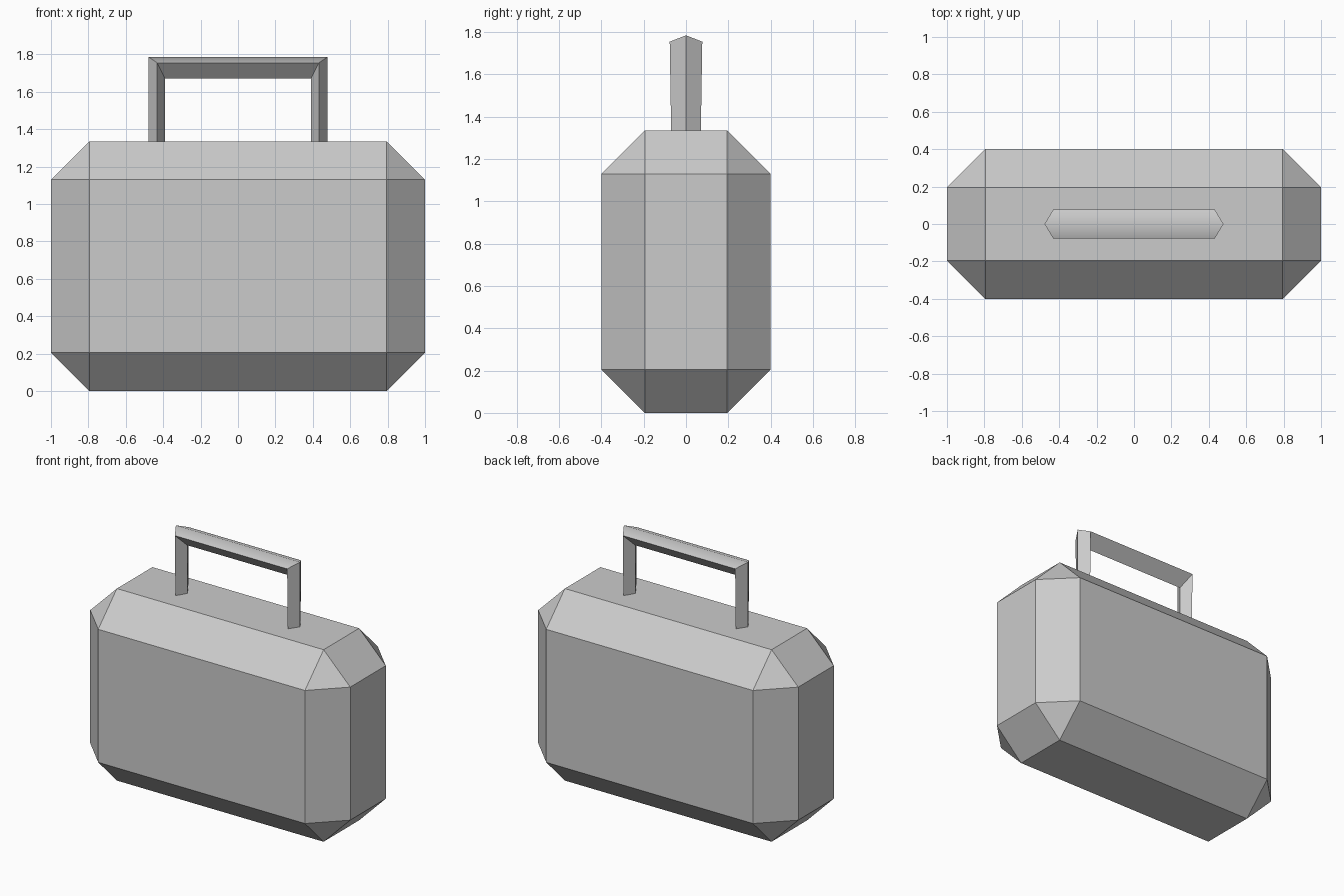
import bpy, bmesh
from math import radians
from mathutils import Matrix

if "Cube" in bpy.data.objects:
    bpy.data.objects.remove(bpy.data.objects["Cube"])


def finish(name, bm):
    bmesh.ops.recalc_face_normals(bm, faces=bm.faces)
    mesh = bpy.data.meshes.new(name)
    bm.to_mesh(mesh)
    bm.free()
    obj = bpy.data.objects.new(name, mesh)
    bpy.context.collection.objects.link(obj)
    return obj


# Case: box with one flat chamfer on every edge
H = 1.335
bm = bmesh.new()
bmesh.ops.create_cube(bm, size=1, matrix=Matrix.Translation((0, 0, H / 2))
                      @ Matrix.Diagonal((2, 0.8, H, 1)))
bmesh.ops.bevel(bm, geom=bm.edges[:], offset=0.205, offset_type='OFFSET',
                segments=1, profile=0.5, affect='EDGES')
finish("case_body", bm)

# Handle: diamond section swept along a square arch
# each section point: (leg x, bar z, y at leg foot, y at corner)
section = [(0.478, 1.785, 0, 0), (0.432, 1.755, -0.07, -0.077),
           (0.39, 1.67, 0, 0), (0.432, 1.755, 0.07, 0.077)]
FOOT = 1.325
bm = bmesh.new()
rings = []
for side, at_foot in ((-1, True), (-1, False), (1, False), (1, True)):
    rings.append([bm.verts.new((side * x, yf if at_foot else yc,
                                FOOT if at_foot else z))
                  for x, z, yf, yc in section])
for a, b in zip(rings, rings[1:]):
    for i in range(4):
        j = (i + 1) % 4
        bm.faces.new((a[i], a[j], b[j], b[i]))
bm.faces.new(rings[0])
bm.faces.new(rings[-1])
handle = finish("carry_handle", bm)

# Soften the shallow ridge on the grip, keep the other edges crisp
bpy.context.view_layer.objects.active = handle
handle.select_set(True)
bpy.ops.object.shade_smooth_by_angle(angle=radians(50))
